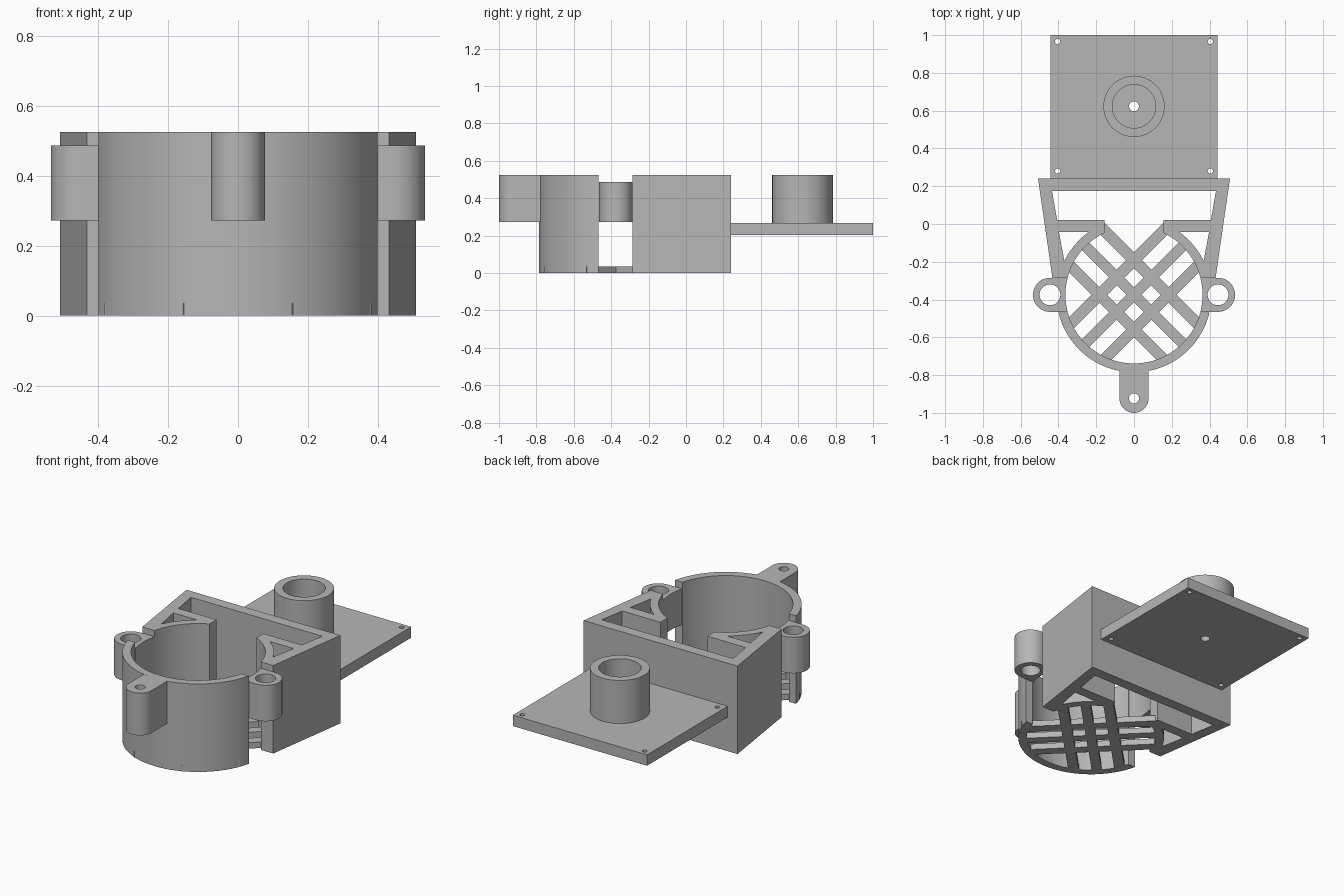
import bpy, bmesh, math

if "Cube" in bpy.data.objects:
    bpy.data.objects.remove(bpy.data.objects["Cube"])

grey = bpy.data.materials.new("plain_grey")
grey.diffuse_color = (0.47, 0.47, 0.47, 1)
grey.use_nodes = True
grey.node_tree.nodes["Principled BSDF"].inputs["Base Color"].default_value = grey.diffuse_color

CY = -0.375            # centre of the round cup
R_OUT, R_IN = 0.41, 0.363
TOP = 0.525


def arc(cx, cy, r, a0, a1, n=24):
    """Points on an arc, angles in degrees."""
    angles = [math.radians(a0 + (a1 - a0) * i / n) for i in range(n + 1)]
    return [(cx + r * math.cos(a), cy + r * math.sin(a)) for a in angles]


def circle(cx, cy, r, n=48):
    return arc(cx, cy, r, 0, 360, n)[:-1]


def flip(points):
    return [(-x, y) for x, y in reversed(points)]


def finish(obj):
    """Weld, apply the colour and shade by angle."""
    bm = bmesh.new()
    bm.from_mesh(obj.data)
    bmesh.ops.remove_doubles(bm, verts=bm.verts, dist=1e-5)
    bmesh.ops.recalc_face_normals(bm, faces=bm.faces)
    bm.to_mesh(obj.data)
    bm.free()
    obj.data.materials.clear()
    obj.data.materials.append(grey)
    bpy.ops.object.select_all(action='DESELECT')
    obj.select_set(True)
    bpy.context.view_layer.objects.active = obj
    bpy.ops.object.shade_smooth_by_angle(angle=math.radians(30))


def prism(name, loops, z0, z1):
    """Extrude a flat profile; the loops after the first are holes."""
    cu = bpy.data.curves.new(name, 'CURVE')
    cu.dimensions = '2D'
    cu.fill_mode = 'BOTH'
    cu.extrude = (z1 - z0) / 2
    for pts in loops:
        sp = cu.splines.new('POLY')
        sp.points.add(len(pts) - 1)
        for p, (x, y) in zip(sp.points, pts):
            p.co = (x, y, 0, 1)
        sp.use_cyclic_u = True
    tmp = bpy.data.objects.new(name + "_profile", cu)
    bpy.context.collection.objects.link(tmp)
    mesh = bpy.data.meshes.new_from_object(
        tmp.evaluated_get(bpy.context.evaluated_depsgraph_get()))
    bpy.data.objects.remove(tmp)
    for v in mesh.vertices:
        v.co.z += (z0 + z1) / 2
    obj = bpy.data.objects.new(name, mesh)
    bpy.context.collection.objects.link(obj)
    finish(obj)
    return obj


def cup_angle(dy, r):
    return math.degrees(math.asin(dy / r))


# Rear frame: tapered walls, back wall, two arms and the rear cup arcs
a_gap = cup_angle(0.09, R_IN)
a_end = math.degrees(math.acos(0.155 / R_IN))
right = [(0.508, 0.24), (0.432, CY + 0.09)]
right += arc(0, CY, R_IN, a_gap, a_end)
right += [(0.155, 0.02), (0.407, 0.02), (0.434, 0.175)]
pocket = [(0.397, -0.043)]
pocket += arc(0, CY, R_OUT, cup_angle(0.332, R_OUT), cup_angle(0.179, R_OUT), 12)
prism("rear_frame", [right + flip(right), pocket, flip(pocket)], 0, TOP)

# Front half of the cup wall
ao, ai = cup_angle(0.093, R_OUT), cup_angle(0.093, R_IN)
prism("front_cup_wall",
      [arc(0, CY, R_OUT, 180 + ao, 360 - ao, 64) + arc(0, CY, R_IN, 360 - ai, 180 + ai, 64)],
      0, TOP)

# Side screw tubes in the gaps of the cup wall
for side, name in ((1, "right_screw_tube"), (-1, "left_screw_tube")):
    outer = arc(0.445, CY, 0.09, -90, 90) + arc(0, CY, R_IN, a_gap, -a_gap, 8)
    hole = circle(0.445, CY, 0.055)
    loops = [outer, hole] if side > 0 else [flip(outer), flip(hole)]
    prism(name, loops, 0.272, 0.487)

# Front screw lug
w = 0.077
a_lug = math.degrees(math.asin(w / R_OUT))
prism("front_screw_lug",
      [arc(0, -0.923, w, 180, 360) + arc(0, CY, R_OUT, -90 + a_lug, -90 - a_lug, 8),
       circle(0, -0.923, 0.027, 32)], 0.272, TOP)

# Mounting plate with corner holes, and the hollow boss on it
holes = [circle(x, y, 0.014, 24) for x in (-0.404, 0.404) for y in (0.28, 0.966)]
prism("mounting_plate",
      [[(-0.443, 0.24), (0.443, 0.24), (0.443, 1.0), (-0.443, 1.0)],
       circle(0, 0.623, 0.026, 32)] + holes, 0.203, 0.268)
prism("plate_boss", [circle(0, 0.623, 0.162, 64), circle(0, 0.623, 0.115, 64)], 0.268, TOP)

# Floor grille: three crossing bars each way, as the filled cells of a turned grid
steps = [-0.38, -0.159, -0.1, -0.028, 0.028, 0.1, 0.159, 0.38]
bm = bmesh.new()
c = math.sqrt(0.5)
verts = [[bm.verts.new(((u - v) * c, (u + v) * c + CY, 0)) for v in steps] for u in steps]
for i in range(7):
    for j in range(7):
        if i % 2 or j % 2:
            bm.faces.new((verts[i][j], verts[i + 1][j], verts[i + 1][j + 1], verts[i][j + 1]))
bmesh.ops.delete(bm, geom=[v for v in bm.verts if not v.link_faces], context='VERTS')
ext = bmesh.ops.extrude_face_region(bm, geom=bm.faces[:], use_keep_orig=True)
bmesh.ops.translate(bm, vec=(0, 0, 0.036),
                    verts=[g for g in ext["geom"] if isinstance(g, bmesh.types.BMVert)])
mesh = bpy.data.meshes.new("floor_grille")
bm.to_mesh(mesh)
bm.free()
grille = bpy.data.objects.new("floor_grille", mesh)
bpy.context.collection.objects.link(grille)
finish(grille)
